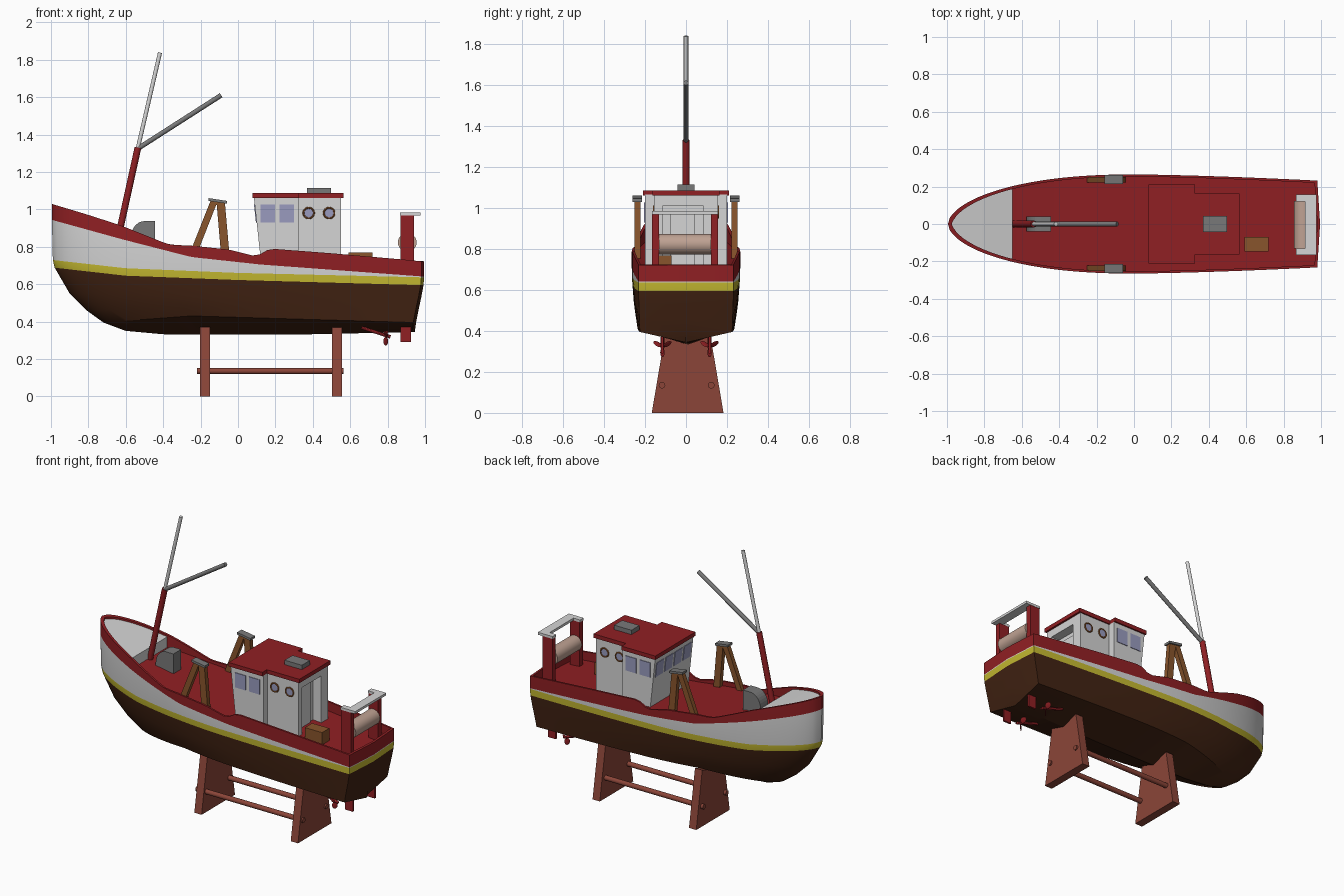
import bpy, bmesh, math
from mathutils import Vector, Matrix

if "Cube" in bpy.data.objects:
    bpy.data.objects.remove(bpy.data.objects["Cube"])


def material(name, rgb):
    m = bpy.data.materials.new(name)
    m.diffuse_color = (*rgb, 1)
    m.use_nodes = True
    m.node_tree.nodes["Principled BSDF"].inputs["Base Color"].default_value = m.diffuse_color
    return m


RED = material("red paint", (0.28, 0.014, 0.017))
WHITE = material("white paint", (0.66, 0.66, 0.66))
YELLOW = material("yellow stripe", (0.55, 0.48, 0.03))
BROWN = material("dark brown hull", (0.052, 0.016, 0.006))
STAND = material("stand wood", (0.26, 0.06, 0.04))
GREY = material("grey metal", (0.19, 0.19, 0.19))
WOOD = material("frame wood", (0.25, 0.09, 0.025))
GLASS = material("window glass", (0.32, 0.33, 0.52))
TAN = material("roller tan", (0.52, 0.36, 0.29))


def finish(name, bm, *mats, smooth=False):
    bmesh.ops.remove_doubles(bm, verts=bm.verts, dist=1e-5)
    bmesh.ops.recalc_face_normals(bm, faces=bm.faces)
    me = bpy.data.meshes.new(name)
    bm.to_mesh(me)
    bm.free()
    for m in mats:
        me.materials.append(m)
    ob = bpy.data.objects.new(name, me)
    bpy.context.collection.objects.link(ob)
    if smooth:
        bpy.ops.object.select_all(action='DESELECT')
        ob.select_set(True)
        bpy.context.view_layer.objects.active = ob
        bpy.ops.object.shade_smooth_by_angle(angle=math.radians(30))
    return ob


def add_prism(bm, pts, lo, hi, axis='y'):
    """Extrude a 2D outline along an axis (the other two axes keep xyz order)."""
    k = 'xyz'.index(axis)
    rings = []
    for h in (lo, hi):
        ring = []
        for p in pts:
            c = list(p)
            c.insert(k, h)
            ring.append(bm.verts.new(c))
        rings.append(ring)
        bm.faces.new(ring)
    n = len(pts)
    for i in range(n):
        bm.faces.new((rings[0][i], rings[0][(i + 1) % n], rings[1][(i + 1) % n], rings[1][i]))


def prism(name, pts, lo, hi, mat, axis='y'):
    bm = bmesh.new()
    add_prism(bm, pts, lo, hi, axis)
    return finish(name, bm, mat)


def rect(a0, a1, b0, b1):
    return [(a0, b0), (a1, b0), (a1, b1), (a0, b1)]


def box(name, x0, x1, y0, y1, z0, z1, mat):
    return prism(name, rect(x0, x1, y0, y1), z0, z1, mat, 'z')


def tube(name, p, q, r, mat, sides=20):
    p, q = Vector(p), Vector(q)
    d = q - p
    bm = bmesh.new()
    bmesh.ops.create_cone(bm, cap_ends=True, segments=sides, radius1=r, radius2=r, depth=d.length,
                          matrix=Matrix.Translation((p + q) / 2) @ d.to_track_quat('Z', 'Y').to_matrix().to_4x4())
    return finish(name, bm, mat, smooth=True)


def lerp(table, x):
    if x <= table[0][0]:
        return table[0][1]
    for (xa, a), (xb, b) in zip(table, table[1:]):
        if x <= xb:
            return a + (b - a) * (x - xa) / (xb - xa)
    return table[-1][1]


# Hull: stacked rings from deck edge over the rail and down to the keel
RAIL = [(-1, 1.03), (-.8, .97), (-.63, .915), (-.4, .823), (-.36, .81), (-.25, .806), (-.05, .785),
        (.09, .75), (.12, .76), (.17, .79), (.5, .765), (.9, .73), (1, .72)]
DECK = [(-1, .92), (-.65, .84), (-.38, .795), (.1, .735), (1, .665)]
RED_Z = [(-1, .945), (-.62, .84), (-.25, .745), (.12, .705), (1, .64)]
Y_TOP = [(-1, .73), (-.6, .685), (0, .66), (1, .636)]
Y_LOW = [(-1, .69), (-.6, .645), (0, .622), (1, .594)]
MID1 = [(-.9, .55), (-.3, .54), (1, .53)]
MID2 = [(-.81, .46), (-.3, .48), (1, .46)]
CHINE = [(-.72, .395), (-.25, .43), (1, .393)]
KEEL = [(-.6, .35), (-.4, .332), (.3, .33), (1, .345)]
# z table, bow x, stern x, width factor at bow and stern, inset, material of the band below
ROWS = [(DECK, -.975, .965, 1, 1, .012, 0), (RAIL, -.975, .965, 1, 1, .012, 0),
        (RAIL, -.995, .98, 1, 1, 0, 0), (RED_Z, -.995, .98, 1, 1, 0, 1),
        (Y_TOP, -.99, .98, .99, 1, 0, 2), (Y_LOW, -.98, .977, .97, 1, 0, 3),
        (MID1, -.90, .965, .93, .99, 0, 3), (MID2, -.81, .95, .87, .98, 0, 3),
        (CHINE, -.72, .937, .80, .97, 0, 3), (KEEL, -.6, .93, 0, 0, 0, 3)]
N = 56
S = [(i / N) ** 1.3 for i in range(N + 1)]


def half_width(s):
    u = 2 * s - 1
    if u < 0:
        return .265 * (1 - (-u) ** 2.2) ** .55
    return .265 - .033 * u ** 1.5


def row_point(row, s):
    tab, x0, x1, f0, f1, inset, _ = row
    x = x0 + (x1 - x0) * s
    return x, max(0, half_width(s) * (f0 + (f1 - f0) * s) - inset), lerp(tab, x)


bm = bmesh.new()
rings = []
for row in ROWS:
    pts = [row_point(row, s) for s in S]
    ring = [bm.verts.new(p) for p in reversed(pts)]
    ring += [bm.verts.new((x, -y, z)) for x, y, z in pts[1:]]
    x, y, z = pts[-1]
    ring.append(bm.verts.new((x + .015, 0, z)))
    rings.append(ring)
for a, b, row in zip(rings, rings[1:], ROWS):
    for i in range(len(a)):
        j = (i + 1) % len(a)
        bm.faces.new((a[i], a[j], b[j], b[i])).material_index = row[6]
d = rings[0]
for i in range(N):
    if i == N - 1:
        bm.faces.new((d[i], d[N], d[N + 1]))
    else:
        bm.faces.new((d[i], d[i + 1], d[2 * N - i - 1], d[2 * N - i]))
bm.faces.new((d[0], d[2 * N], d[2 * N + 1]))
bmesh.ops.dissolve_degenerate(bm, dist=1e-5, edges=bm.edges)
finish("hull", bm, RED, WHITE, YELLOW, BROWN, smooth=True)

# Raised foredeck, with a step at its aft edge
bm = bmesh.new()
prev = None
for s in [k / 20 * .168 for k in range(21)]:
    x, y, z = row_point(ROWS[1], s)
    cur = [bm.verts.new((x, q, z - .012)) for q in (y + .002, -y - .002)]
    if prev:
        bm.faces.new((*prev, cur[1], cur[0]))
    prev = cur
low = [bm.verts.new((v.co.x, v.co.y, .82)) for v in prev]
bm.faces.new((*prev, low[1], low[0]))
finish("foredeck", bm, WHITE)

# Mast, boom and winch
tube("mast", (-.645, 0, .83), (-.535, 0, 1.33), .018, RED)
tube("topmast", (-.537, 0, 1.32), (-.417, 0, 1.838), .011, WHITE)
tube("boom", (-.535, 0, 1.325), (-.09, 0, 1.61), .013, GREY)
arc = [(-.50 - .075 * math.sin(a), .84 + .097 * math.cos(a)) for a in [k * math.pi / 16 for k in range(9)]]
prism("winch", [(-.445, .80), (-.445, .937)] + arc + [(-.575, .80)], -.04, .04, GREY)

# Wooden A-frames on both sides
for side, tag in ((1, "left"), (-1, "right")):
    y0, y1 = sorted((side * .222, side * .252))
    bm = bmesh.new()
    add_prism(bm, [(-.26, .76), (-.22, .76), (-.11, 1.04), (-.147, 1.045)], y0, y1)
    add_prism(bm, [(-.09, .75), (-.045, .75), (-.07, 1.035), (-.115, 1.04)], y0, y1)
    finish(tag + "_a_frame", bm, WOOD)
    prism(tag + "_frame_cap", [(-.157, 1.045), (-.06, 1.03), (-.06, 1.045), (-.157, 1.06)],
          min(side * .215, side * .262), max(side * .215, side * .262), GREY)

# Wheelhouse: wide forward part with raked front, narrow aft part with a doorway
TOP, BASE = 1.065, .68


def front_x(z):
    return .085 + .11 * (TOP - z)


bm = bmesh.new()
add_prism(bm, [(front_x(BASE), BASE), (.325, BASE), (.325, TOP), (front_x(TOP), TOP)], -.2, .2)
finish("wheelhouse_front", bm, WHITE)
bm = bmesh.new()
add_prism(bm, rect(.32, .49, -.155, .155), BASE, TOP, 'z')
add_prism(bm, rect(.49, .55, -.155, -.115), BASE, TOP, 'z')
add_prism(bm, rect(.49, .55, .085, .155), BASE, TOP, 'z')
add_prism(bm, rect(.49, .55, -.115, .085), 1.01, TOP, 'z')
finish("wheelhouse_aft", bm, WHITE)
box("door", .49, .498, -.075, .045, .70, .98, WHITE)
prism("wheelhouse_roof", [(.078, -.21), (.325, -.21), (.325, -.163), (.563, -.163), (.563, .163),
                          (.325, .163), (.325, .21), (.078, .21)], 1.06, 1.086, RED, 'z')
box("roof_hatch", .37, .497, -.042, .042, 1.08, 1.115, GREY)

# Windows and portholes
for k in range(4):
    y = -.144 + .096 * k
    z0, z1 = .93, 1.027
    prism("front_window", [(front_x(z0) - .004, z0), (front_x(z0) + .004, z0), (front_x(z1) + .004, z1),
                           (front_x(z1) - .004, z1)], y - .038, y + .038, GLASS)
for side in (-1, 1):
    for x in (.12, .223):
        box("side_window", x, x + .077, side * .2 - .004, side * .2 + .004, .93, 1.027, GLASS)
    for x in (.378, .487):
        tube("porthole_glass", (x, side * .152, .98), (x, side * .158, .98), .026, GLASS)
        bpy.ops.mesh.primitive_torus_add(location=(x, side * .157, .98), rotation=(math.pi / 2, 0, 0),
                                         major_radius=.028, minor_radius=.005, major_segments=24, minor_segments=8)
        ring = bpy.context.object
        ring.name = "porthole_ring"
        ring.data.materials.append(WOOD)
        bpy.ops.object.shade_smooth_by_angle()

# Deck box and stern net roller
box("deck_box", .592, .718, -.146, -.07, .67, .768, WOOD)
for y in (-.148, .138):
    box("roller_post", .87, .942, y - .017, y + .017, .66, .97, RED)
prism("roller_top", [(.867, -.167), (.975, -.167), (.975, .157), (.867, .157), (.867, .12), (.915, .12),
                     (.915, -.13), (.867, -.13)], .968, .984, WHITE, 'z')
tube("net_roller", (.905, -.132, .823), (.905, .122, .823), .05, TAN, 32)

# Propellers and rudders
for side in (-1, 1):
    y = side * .115
    tube("propeller_shaft", (.66, y, .368), (.815, y, .318), .009, RED, 12)
    bm = bmesh.new()
    for k in range(3):
        m = (Matrix.Translation((.79, y, .322)) @ Matrix.Rotation(math.pi + k * math.tau / 3, 4, 'X')
             @ Matrix.Translation((0, 0, .027)) @ Matrix.Rotation(math.radians(50), 4, 'Z')
             @ Matrix.Diagonal((.006, .034, .046, 1)))
        bmesh.ops.create_uvsphere(bm, u_segments=12, v_segments=8, radius=.5, matrix=m)
    finish("propeller", bm, RED, smooth=True)
    box("rudder", .87, .925, y - .006, y + .006, .29, .40, RED)

# Display stand
C = .008
for x in (-.203, .503):
    prism("stand_plate", [(C - .175, 0), (C + .175, 0), (C + .112, .372), (C, .335), (C - .112, .372)],
          x, x + .053, STAND, 'x')
for y in (-.117, .123):
    tube("stand_rod", (-.22, y, .135), (.565, y, .135), .016, STAND)
